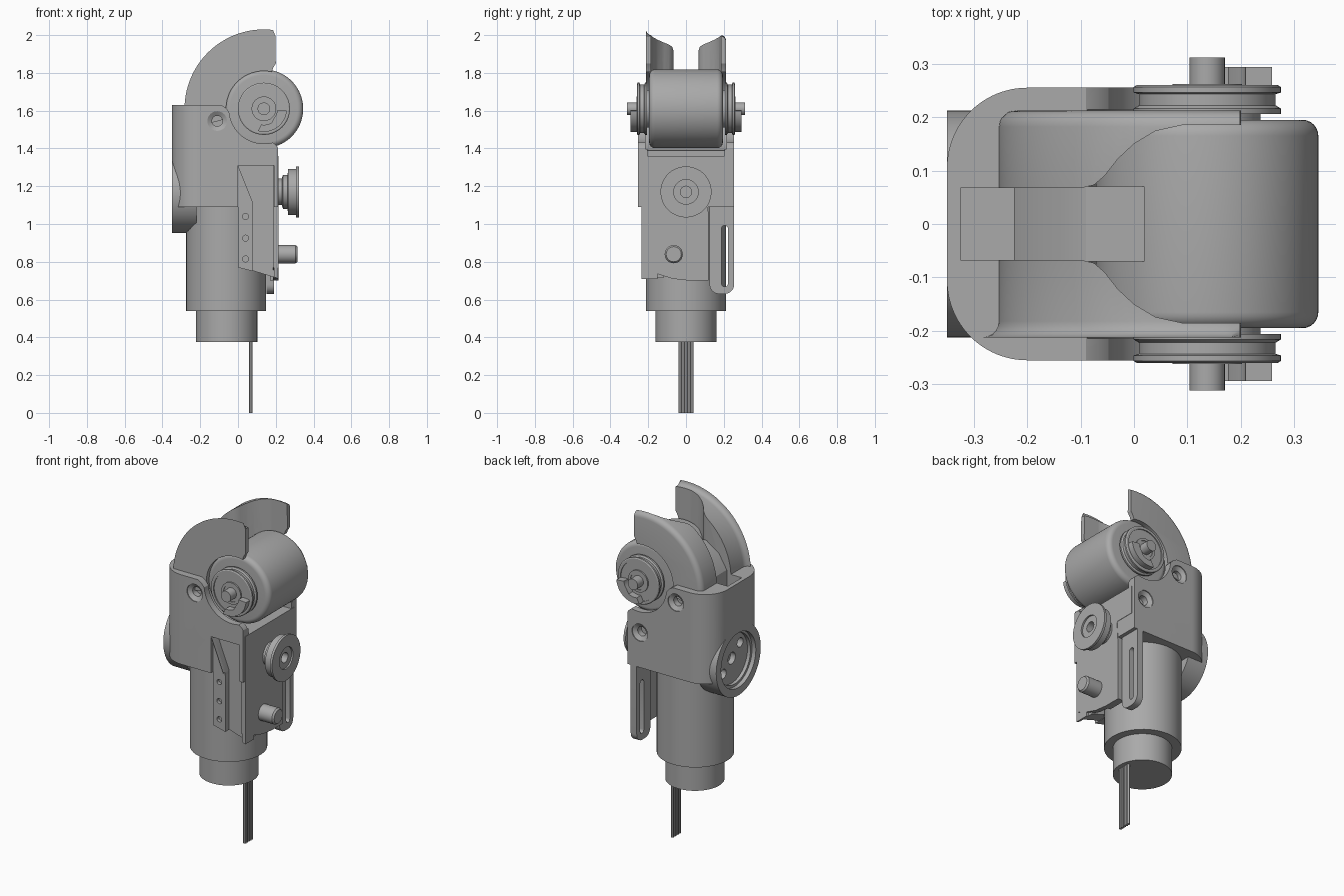
import bpy, bmesh, math
from mathutils import Vector

if "Cube" in bpy.data.objects:
    bpy.data.objects.remove(bpy.data.objects["Cube"], do_unlink=True)

GREY = (0.40, 0.40, 0.40, 1)
mat = bpy.data.materials.new("machined_grey")
mat.use_nodes = True
mat.diffuse_color = GREY
mat.node_tree.nodes["Principled BSDF"].inputs["Base Color"].default_value = GREY

AX, AZ = 0.137, 1.61          # roller axle position


def place(axis, u, v, t):
    """Map a 2D profile point and a depth to 3D for an extrusion axis."""
    return {"x": (t, u, v), "y": (u, t, v), "z": (u, v, t)}[axis]


def finish(name, bm):
    bmesh.ops.recalc_face_normals(bm, faces=bm.faces)
    mesh = bpy.data.meshes.new(name)
    bm.to_mesh(mesh)
    bm.free()
    ob = bpy.data.objects.new(name, mesh)
    bpy.context.collection.objects.link(ob)
    mesh.materials.append(mat)
    return ob


def prism(name, pts, a, b, axis, bevel=0, pick=None):
    bm = bmesh.new()
    rings = [[bm.verts.new(place(axis, u, v, t)) for u, v in pts] for t in (a, b)]
    n = len(pts)
    for ring in rings:
        bm.faces.new(ring)
    for i in range(n):
        j = (i + 1) % n
        bm.faces.new((rings[0][i], rings[0][j], rings[1][j], rings[1][i]))
    bm.normal_update()
    if bevel:
        edges = [e for e in bm.edges if pick(e)]
        bmesh.ops.bevel(bm, geom=edges, offset=bevel, segments=5, profile=0.5, affect="EDGES")
    return finish(name, bm)


def turned(name, profile, axis, u0, v0, seg=64):
    """Lathe a list of (radius, depth) pairs around an axis."""
    bm = bmesh.new()
    rings = []
    for r, t in profile:
        ring = []
        for i in range(seg):
            a = math.tau * i / seg
            ring.append(bm.verts.new(place(axis, u0 + r * math.cos(a), v0 + r * math.sin(a), t)))
        rings.append(ring)
    for p, q in zip(rings, rings[1:]):
        for i in range(seg):
            j = (i + 1) % seg
            bm.faces.new((p[i], p[j], q[j], q[i]))
    bm.faces.new(rings[0])
    bm.faces.new(rings[-1])
    return finish(name, bm)


def cyl(name, r, a, b, axis, u, v, seg=48):
    return turned(name, [(r, a), (r, b)], axis, u, v, seg)


def box(name, x, y, z):
    return prism(name, [(x[0], y[0]), (x[1], y[0]), (x[1], y[1]), (x[0], y[1])], z[0], z[1], "z")


def arc(cx, cy, r, a0, a1, n=24):
    steps = [math.radians(a0 + (a1 - a0) * i / n) for i in range(n + 1)]
    return [(cx + r * math.cos(a), cy + r * math.sin(a)) for a in steps]


def boolean(ob, *cutters, op="DIFFERENCE"):
    """Apply each cutter, then discard it."""
    bpy.context.view_layer.objects.active = ob
    for c in cutters:
        c.hide_render = True
        m = ob.modifiers.new("cut", "BOOLEAN")
        m.operation, m.solver, m.object = op, "EXACT", c
        bpy.ops.object.modifier_apply(modifier=m.name)
        bpy.data.objects.remove(c, do_unlink=True)
    return ob


# Motor body, neck and ribbon of wires
cyl("motor_body", 0.212, 0.54, 1.3, "z", -0.063, 0)
cyl("motor_neck", 0.162, 0.375, 0.55, "z", -0.06, 0)
for i in range(5):
    cyl(f"wire_{i + 1}", 0.009, 0, 0.4, "z", 0.068, -0.032 + 0.016 * i, 12)

# Housing: rounded plan trimmed by its side profile
plan = arc(-0.2, 0.105, 0.15, 90, 180) + arc(-0.2, -0.105, 0.15, 180, 270) + [(0.212, -0.255), (0.212, 0.255)]
housing = prism("housing", plan, 1.09, 1.63, "z")
side = [(-0.5, 1.0), (-0.5, 1.7), (-0.5, 1.63), (-0.09, 1.63), (-0.065, 1.615)]
side = [(-0.5, 1.0), (-0.5, 1.7), (-0.09, 1.7), (-0.09, 1.63), (-0.065, 1.615)]
side += arc(AX, AZ, 0.185, 185, 285, 20) + [(0.205, 1.415), (0.22, 1.39), (0.22, 1.0)]
boolean(housing, prism("side_profile", side, -0.4, 0.4, "y"), op="INTERSECT")
boolean(housing,
        cyl("roller_clearance", 0.225, -0.214, 0.214, "y", AX, AZ),
        box("front_gap", (0.1, 0.3), (-0.205, 0.205), (1.36, 1.6)),
        box("back_slot", (-0.325, -0.15), (-0.067, 0.067), (1.5, 1.8)),
        prism("side_recess", [(0.0, 1.31), (0.19, 1.31), (0.19, 1.0), (0.08, 1.0), (0.08, 1.11)],
              -0.3, -0.2, "y"),
        prism("strip_relief", [(-0.002, 1.31), (0.08, 1.11), (0.08, 1.0), (-0.002, 1.0)],
              -0.3, -0.236, "y"))

# Countersunk screws in the housing walls
for s, x, z in ((-1, -0.11, 1.545), (1, -0.11, 1.545), (1, 0.13, 1.3)):
    boolean(housing, turned("screw_hole", [(0.052, s * 0.3), (0.052, s * 0.25), (0.028, s * 0.235),
                                           (0.028, s * 0.2)], "y", x, z, 32))

# Hood around the back of the roller, with a flared opening
outline = arc(AX, AZ, 0.39, 195, 81, 48) + [(0.2, 1.85), (0.185, 1.825)] + arc(AX, AZ, 0.2, 78, 195, 36)


def on_rim(e):
    return abs(e.verts[0].co.y - e.verts[1].co.y) < 0.001 and all(
        abs(math.hypot(v.co.x - AX, v.co.z - AZ) - 0.39) < 0.002 for v in e.verts)


hood = prism("hood", outline, -0.212, 0.212, "y", 0.03, on_rim)
half = [(-0.5, 0.067), (-0.1, 0.067), (-0.075, 0.073), (-0.055, 0.09), (-0.03, 0.122),
        (0.0, 0.15), (0.04, 0.174), (0.09, 0.185), (0.4, 0.185)]
opening = half + [(x, -y) for x, y in reversed(half)]
boolean(hood, prism("hood_opening", opening, 1.5, 2.2, "z"))
prism("hood_slot_floor", [(-0.225, 1.4), (-0.225, 1.65), (-0.17, 1.74), (-0.09, 1.79),
                          (0.02, 1.79), (0.0, 1.4)], -0.07, 0.07, "y")

# Roller with rounded shoulders
corner = arc(0.178, 0.165, 0.03, 90, 0, 6)
turned("roller", [(r, -t) for r, t in corner] + [(r, t) for r, t in reversed(corner)], "y", AX, AZ, 96)

# Grooved axle flanges, axle ends and curved keys on both sides
for s, tag in ((-1, "front"), (1, "back")):
    steps = [(0.1, 0.17), (0.1, 0.206), (0.138, 0.206), (0.138, 0.216), (0.128, 0.222), (0.128, 0.243),
             (0.138, 0.246), (0.138, 0.256), (0.132, 0.26), (0.118, 0.26), (0.118, 0.254),
             (0.065, 0.254), (0.065, 0.262), (0.05, 0.262), (0.05, 0.257)]
    turned(f"axle_flange_{tag}", [(r, s * t) for r, t in steps], "y", AX, AZ)
    cyl(f"axle_end_{tag}", 0.033, s * 0.25, s * 0.312, "y", AX, AZ, 32)
    key = arc(AX, AZ, 0.122, -5, -105, 16) + arc(AX, AZ, 0.085, -100, -62, 6) + arc(AX, AZ, 0.072, -40, -5, 6)
    prism(f"axle_key_{tag}", key, s * 0.25, s * 0.294, "y")

# Front mounting plate and slotted tab
plate = [(-0.235, 1.36), (-0.235, 0.77), (-0.15, 0.735), (-0.07, 0.71), (0.02, 0.7), (0.12, 0.7),
         (0.12, 1.03), (0.11, 1.19), (0.235, 1.19), (0.235, 1.36)]
prism("front_plate", plate, 0.185, 0.214, "x")
prism("front_plate_step", [(0, 0.701), (0.119, 0.701), (0.119, 1.02), (0.1, 1.03), (0, 1.03)], 0.17, 0.2, "x")
tab_pts = arc(0.175, 0.68, 0.05, 180, 270, 8) + arc(0.205, 0.68, 0.05, 270, 360, 8) + [(0.255, 1.2), (0.125, 1.2)]
tab = prism("slotted_tab", tab_pts, 0.15, 0.19, "x")
slot = arc(0.205, 0.685, 0.017, 180, 360, 10) + arc(0.205, 0.975, 0.017, 0, 180, 10)
boolean(tab, prism("tab_slot", slot, 0, 0.4, "x"))

# Side bracket with three pin holes
bracket = prism("side_bracket", [(0.0, 0.77), (0.08, 0.75), (0.08, 1.11), (0.0, 1.31)], -0.235, -0.1, "y")
prism("bracket_web", [(0.07, 0.755), (0.2, 0.715), (0.2, 1.32), (0.0, 1.32), (0.07, 1.11)], -0.2, -0.12, "y")
prism("bracket_rib", [(0.19, 0.72), (0.213, 0.71), (0.213, 1.32), (0.19, 1.32)], -0.235, -0.15, "y")
for z in (0.815, 0.925, 1.04):
    boolean(bracket, cyl("pin_hole", 0.016, -0.3, -0.215, "y", 0.04, z, 20))

# Grooved front knob and peg
turned("front_knob", [(0.07, 0.2), (0.07, 0.232), (0.09, 0.238), (0.09, 0.262), (0.122, 0.266), (0.122, 0.306),
                      (0.135, 0.308), (0.135, 0.322), (0.065, 0.322), (0.065, 0.312), (0.03, 0.312),
                      (0.03, 0.27)], "x", 0, 1.17)
turned("front_peg", [(0.048, 0.2), (0.048, 0.305), (0.04, 0.315)], "x", -0.065, 0.84, 32)

# Round back boss with recessed face and holes
boss = turned("back_boss", [(0.212, -0.22), (0.212, -0.35), (0.165, -0.35), (0.165, -0.325), (0.15, -0.325),
                            (0.15, -0.305)], "x", 0, 1.165, 80)
for y, z, r in ((0, 1.165, 0.035), (0.08, 1.1, 0.028), (-0.08, 1.23, 0.028)):
    boolean(boss, cyl("boss_hole", r, -0.4, -0.27, "x", y, z, 24))
# Keep the boss clear of the motor and cut its seat in the housing
boolean(boss, cyl("motor_clearance", 0.2, 0.5, 1.6, "z", -0.063, 0))
boolean(housing, cyl("boss_seat", 0.2, -0.4, -0.26, "x", 0, 1.165, 80))

# Smooth shading with sharp edges kept
bpy.ops.object.select_all(action="DESELECT")
for ob in bpy.context.scene.objects:
    if ob.type == "MESH":
        ob.select_set(True)
        bpy.context.view_layer.objects.active = ob
bpy.ops.object.shade_smooth_by_angle(angle=math.radians(30))
